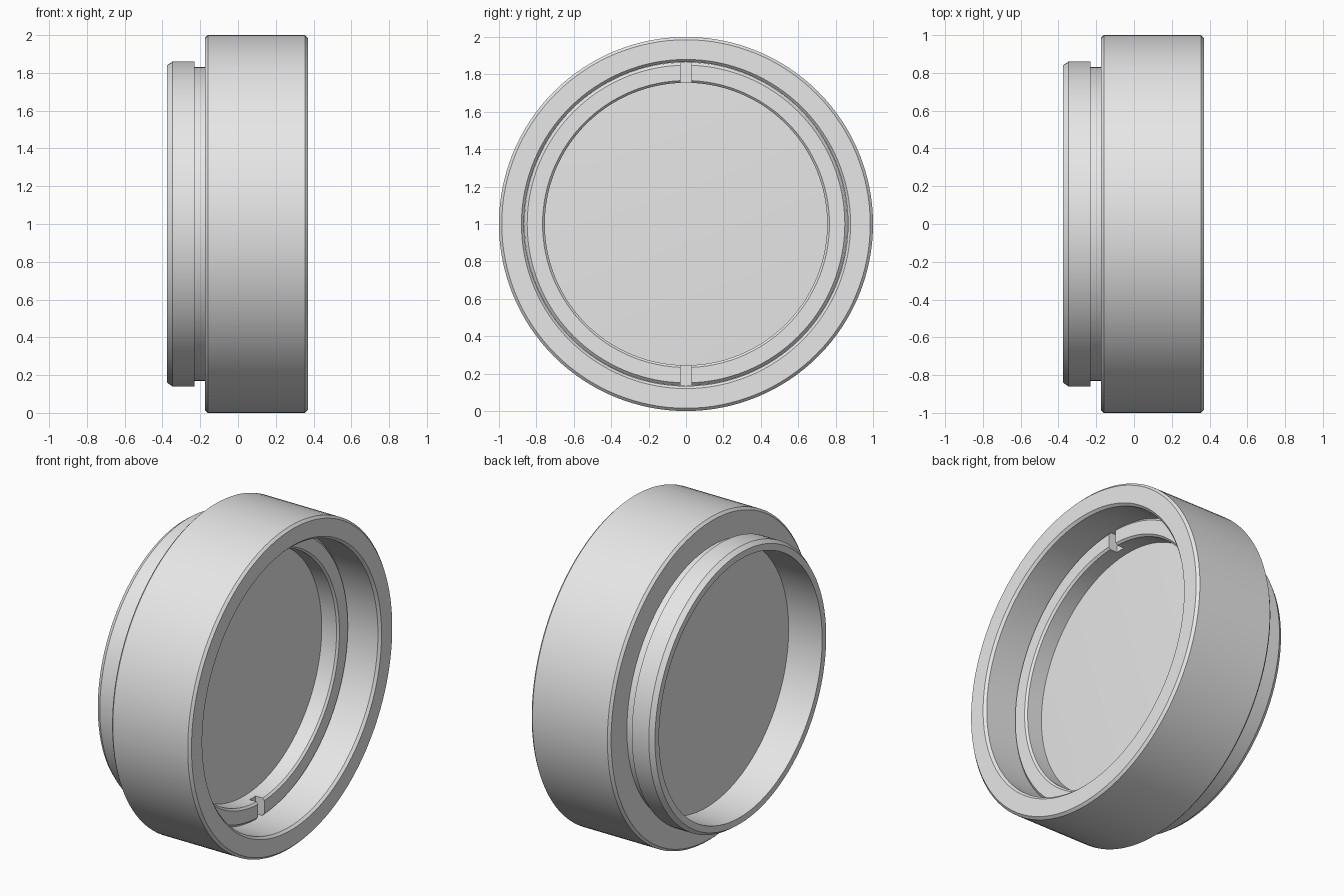
import bpy
import bmesh
import math

if "Cube" in bpy.data.objects:
    bpy.data.objects.remove(bpy.data.objects["Cube"], do_unlink=True)

SEGMENTS = 128
AXIS_Z = 1.0

grey = bpy.data.materials.new("plain grey")
grey.use_nodes = True
grey.diffuse_color = (0.8, 0.8, 0.8, 1)
grey.node_tree.nodes["Principled BSDF"].inputs["Base Color"].default_value = (0.8, 0.8, 0.8, 1)


def select_only(obj):
    bpy.ops.object.select_all(action='DESELECT')
    obj.select_set(True)
    bpy.context.view_layer.objects.active = obj


def smooth(obj):
    select_only(obj)
    bpy.ops.object.shade_smooth_by_angle(angle=math.radians(20))


def lathe(name, profile, closed=True):
    """Turn a profile of (x, radius) points around the x axis."""
    bm = bmesh.new()
    rings = []
    for i in range(SEGMENTS):
        a = 2 * math.pi * i / SEGMENTS
        rings.append([bm.verts.new((x, r * math.cos(a), r * math.sin(a))) for x, r in profile])
    n = len(profile)
    for i in range(SEGMENTS):
        a, b = rings[i], rings[(i + 1) % SEGMENTS]
        for j in range(n if closed else n - 1):
            k = (j + 1) % n
            bm.faces.new((a[j], a[k], b[k], b[j]))
    bmesh.ops.remove_doubles(bm, verts=bm.verts[:], dist=1e-5)
    bmesh.ops.recalc_face_normals(bm, faces=bm.faces[:])
    mesh = bpy.data.meshes.new(name)
    bm.to_mesh(mesh)
    bm.free()
    mesh.materials.append(grey)
    obj = bpy.data.objects.new(name, mesh)
    obj.location.z = AXIS_Z
    bpy.context.collection.objects.link(obj)
    return obj


# Housing: wide barrel, neck groove and mounting flange with a through bore
housing = lathe("housing", [
    (-0.375, 0.80), (-0.375, 0.84), (-0.347, 0.86), (-0.23, 0.86),
    (-0.23, 0.83), (-0.175, 0.83), (-0.175, 0.985), (-0.16, 1.0),
    (0.355, 1.0), (0.37, 0.985), (0.37, 0.88), (0.355, 0.866),
    (0.045, 0.866), (0.045, 0.80),
])
smooth(housing)

# Glass: flat rear and a very shallow dome in front
dome = [(0.045 + 0.015 * (1 - (r / 0.8) ** 2), r) for r in (0.0, 0.2, 0.4, 0.6, 0.8)]
glass = lathe("glass_disc", dome + [(-0.145, 0.80), (-0.145, 0.0)], closed=False)
smooth(glass)

# Retaining ring with chamfered rims
ring = lathe("retaining_ring", [
    (0.046, 0.755), (0.148, 0.755), (0.16, 0.767), (0.16, 0.849),
    (0.144, 0.865), (0.046, 0.865),
])

# Two opposite spanner notches cut by one bar across the ring
bpy.ops.mesh.primitive_cube_add(size=1, location=(0.15, 0, AXIS_Z))
cutter = bpy.context.object
cutter.name = "notch_cutter"
cutter.scale = (0.1, 0.06, 2.0)
cutter.hide_render = True
cut = ring.modifiers.new("notches", 'BOOLEAN')
cut.operation = 'DIFFERENCE'
cut.solver = 'EXACT'
cut.object = cutter
select_only(ring)
bpy.ops.object.modifier_apply(modifier=cut.name)
bpy.data.objects.remove(cutter, do_unlink=True)
smooth(ring)
